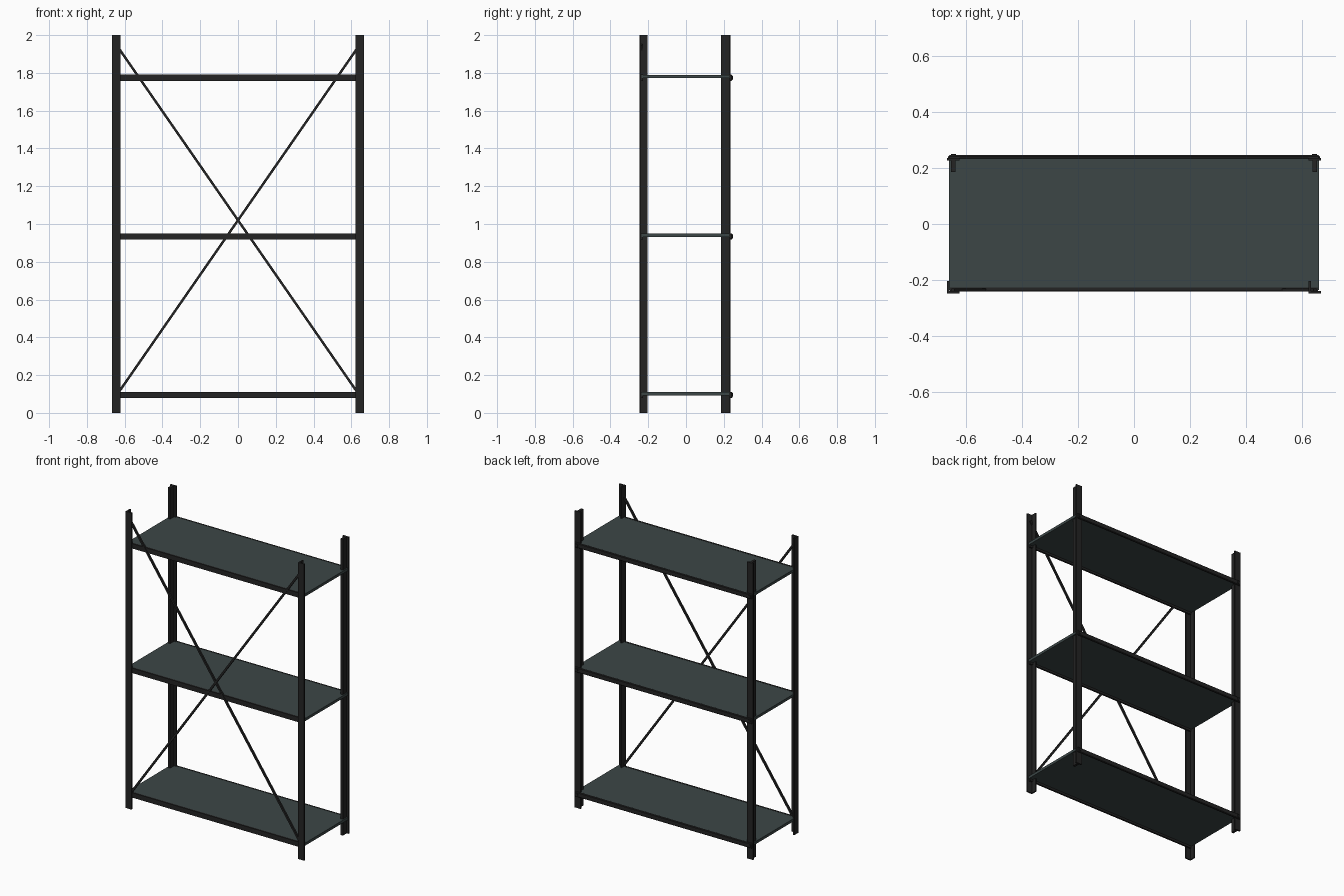
import bpy, bmesh, math
from mathutils import Matrix, Vector

if "Cube" in bpy.data.objects:
    bpy.data.objects.remove(bpy.data.objects["Cube"])


def mat(name, rgb):
    m = bpy.data.materials.new(name)
    m.diffuse_color = (*rgb, 1)
    m.use_nodes = True
    m.node_tree.nodes["Principled BSDF"].inputs["Base Color"].default_value = m.diffuse_color
    return m


FRAME = mat("black metal", (0.017, 0.017, 0.017))
BOARD = mat("dark slate board", (0.045, 0.062, 0.062))


def finish(name, bm, material):
    bmesh.ops.recalc_face_normals(bm, faces=bm.faces)
    me = bpy.data.meshes.new(name)
    bm.to_mesh(me)
    bm.free()
    me.materials.append(material)
    ob = bpy.data.objects.new(name, me)
    bpy.context.collection.objects.link(ob)
    return ob


def box(name, lo, hi, material):
    bm = bmesh.new()
    lo, hi = Vector(lo), Vector(hi)
    bmesh.ops.create_cube(bm, size=1, matrix=Matrix.Translation((lo + hi) / 2)
                          @ Matrix.Diagonal((*(hi - lo), 1)))
    return finish(name, bm, material)


def post(name, x, profile):
    # extrude a plan profile to full height
    bm = bmesh.new()
    f = bm.faces.new([bm.verts.new((x + px, py, 0)) for px, py in profile])
    r = bmesh.ops.extrude_face_region(bm, geom=[f])
    bmesh.ops.translate(bm, vec=(0, 0, 2),
                        verts=[v for v in r["geom"] if isinstance(v, bmesh.types.BMVert)])
    return finish(name, bm, FRAME)


# Posts: angle section in front, tee section at the back
angle = [(-.022, -.247), (.022, -.247), (.022, -.238), (-.013, -.238),
         (-.013, -.203), (-.022, -.203)]
tee = [(-.022, .236), (-.022, .227), (-.008, .227), (-.008, .185),
       (.008, .185), (.008, .227), (.022, .227), (.022, .236)]
for side, x in (("left", -.644), ("right", .644)):
    post("front_post_" + side, x, angle)
    post("back_post_" + side, x, tee)

# Shelves with front and back beams
for i, z in enumerate((.11, .95, 1.79)):
    box(f"shelf_{i}", (-.66, -.236, z - .018), (.66, .233, z), BOARD)
    box(f"front_beam_{i}", (-.655, -.239, z - .032), (.655, -.227, z + .001), FRAME)
    back = box(f"back_beam_{i}", (-.662, .231, z - .032), (.662, .245, z + .001), FRAME)
    b = back.modifiers.new("round", 'BEVEL')
    b.width = .004
    # Bolt heads on the back beam
    for s in (-1, 1):
        bm = bmesh.new()
        bmesh.ops.create_cone(bm, cap_ends=True, segments=12, radius1=.009, radius2=.009,
                              depth=.006, matrix=Matrix.Translation((s * .644, .246, z - .015))
                              @ Matrix.Rotation(math.pi / 2, 4, 'X'))
        finish(f"bolt_{i}_{'left' if s < 0 else 'right'}", bm, FRAME)

# Crossed braces across the front
for s in (-1, 1):
    a, c = Vector((s * .645, 0, 1.95)), Vector((-s * .645, 0, .09))
    d = c - a
    bm = bmesh.new()
    bmesh.ops.create_cube(bm, size=1, matrix=Matrix.Translation((0, -.235, 1.02))
                          @ Matrix.Rotation(math.atan2(d.x, d.z), 4, 'Y')
                          @ Matrix.Diagonal((.013, .012, d.length, 1)))
    finish("brace_" + ("left" if s < 0 else "right"), bm, FRAME)
